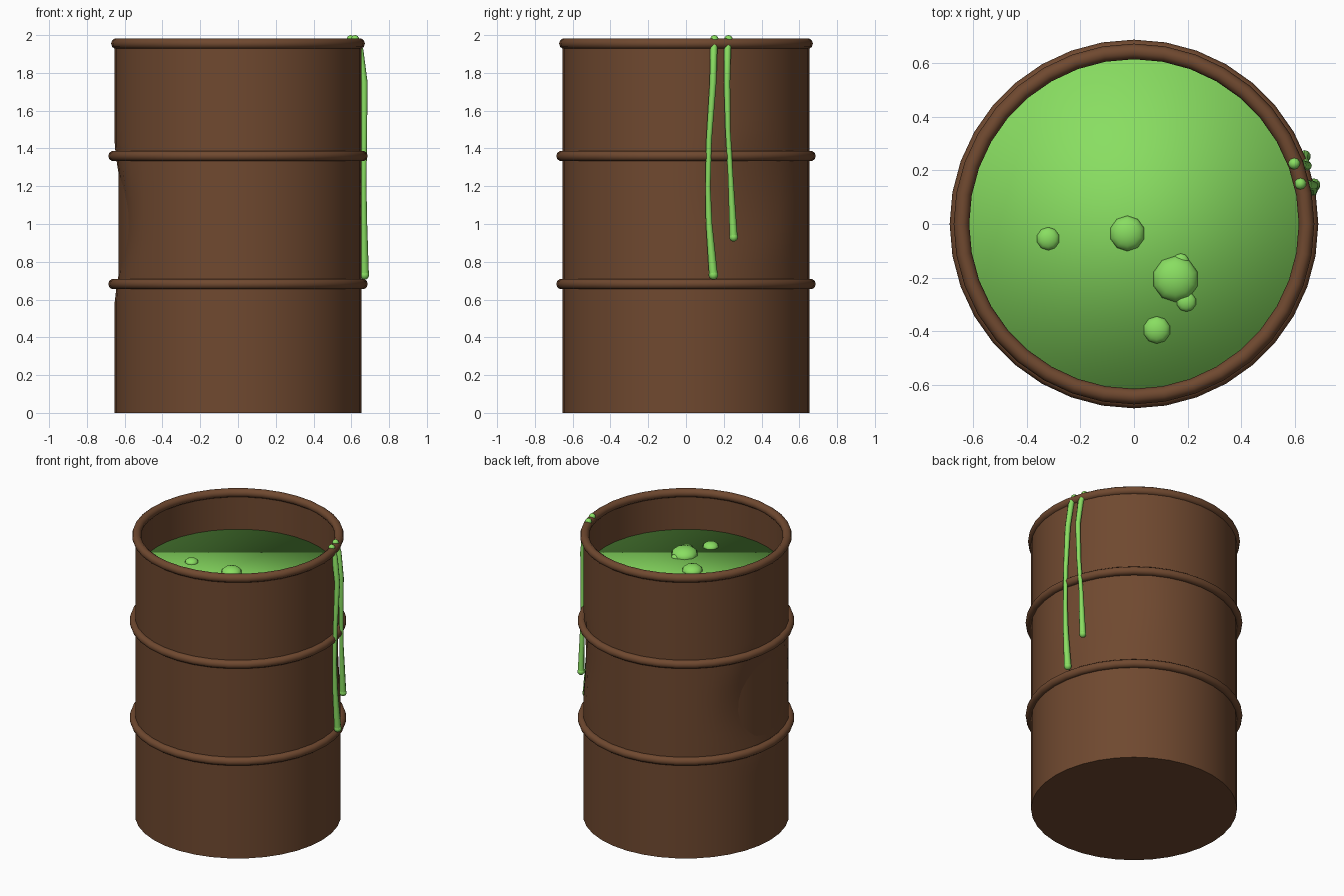
import bpy, bmesh, math
from mathutils import Vector

if "Cube" in bpy.data.objects:
    bpy.data.objects.remove(bpy.data.objects["Cube"])


def material(name, rgb):
    m = bpy.data.materials.new(name)
    m.diffuse_color = (*rgb, 1)
    m.use_nodes = True
    m.node_tree.nodes["Principled BSDF"].inputs["Base Color"].default_value = m.diffuse_color
    return m


RUST = material("rusty brown", (0.16, 0.066, 0.029))
SLIME = material("slime green", (0.25, 0.73, 0.12))
SEG = 36


def finish(ob, name, mat, angle=None):
    ob.name = name
    ob.data.materials.clear()
    ob.data.materials.append(mat)
    bpy.context.view_layer.objects.active = ob
    ob.select_set(True)
    if angle:
        bpy.ops.object.shade_smooth_by_angle(angle=math.radians(angle))
    else:
        bpy.ops.object.shade_smooth()
    ob.select_set(False)
    return ob


def from_bmesh(bm, name, mat, angle):
    bmesh.ops.recalc_face_normals(bm, faces=bm.faces)
    me = bpy.data.meshes.new(name)
    bm.to_mesh(me)
    bm.free()
    ob = bpy.data.objects.new(name, me)
    bpy.context.collection.objects.link(ob)
    return finish(ob, name, mat, angle)


# Barrel shell: outer wall up, over the lip and down the inner wall
R, R_IN, TOP, FLOOR = 0.653, 0.632, 1.955, 0.03
ROWS = 30
profile = [(R, TOP * i / ROWS) for i in range(ROWS + 1)] + [(R_IN, TOP), (R_IN, FLOOR)]
# Dents: centre, reach, depth
dents = [(Vector((-0.65, 0.0, 1.0)), 0.42, 0.045),
         (Vector((0.55, 0.35, 1.15)), 0.35, 0.018)]
bm = bmesh.new()
rings = []
for r, z in profile:
    ring = []
    for s in range(SEG):
        a = 2 * math.pi * s / SEG
        radius = r
        p = Vector((r * math.cos(a), r * math.sin(a), z))
        for centre, reach, depth in dents:
            d = (p - centre).length / reach
            if d < 1:
                radius -= depth * (1 - d * d) ** 1.5
        ring.append(bm.verts.new((radius * math.cos(a), radius * math.sin(a), z)))
    rings.append(ring)
for lo, hi in zip(rings, rings[1:]):
    for s in range(SEG):
        t = (s + 1) % SEG
        bm.faces.new((lo[s], lo[t], hi[t], hi[s]))
bm.faces.new(rings[0])
bm.faces.new(rings[-1])
from_bmesh(bm, "barrel_body", RUST, 40)

# Rim and the two rolling hoops
for name, z, major, minor in (("rim", 1.955, 0.643, 0.029),
                              ("upper_hoop", 1.36, 0.659, 0.028),
                              ("lower_hoop", 0.682, 0.659, 0.028)):
    bpy.ops.mesh.primitive_torus_add(major_radius=major, minor_radius=minor, major_segments=SEG,
                                     minor_segments=10, location=(0, 0, z))
    finish(bpy.context.object, name, RUST)

# Liquid, smooth shaded right across its cap
LEVEL = 1.705
bpy.ops.mesh.primitive_cylinder_add(vertices=SEG, radius=0.63, depth=0.1,
                                    location=(0, 0, LEVEL - 0.05))
finish(bpy.context.object, "liquid", SLIME)


def blob(name, loc, r, flat=1.0):
    bpy.ops.mesh.primitive_uv_sphere_add(segments=10, ring_count=8, radius=r, location=loc)
    bpy.context.object.scale.z = flat
    finish(bpy.context.object, name, SLIME)


# Bubbles floating on the liquid
for i, (x, y, r) in enumerate([(-0.025, -0.035, 0.066), (0.155, -0.205, 0.086),
                               (-0.32, -0.055, 0.043), (0.085, -0.395, 0.051),
                               (0.195, -0.29, 0.037), (0.175, -0.14, 0.03)]):
    blob(f"bubble_{i + 1}", (x, y, LEVEL), r, 0.6)


# Drips: tapered tubes (x, y, z, radius) running over the rim and down the wall
def drip(name, points):
    bm = bmesh.new()
    pts = [Vector(p[:3]) for p in points]
    rings = []
    for i, p in enumerate(pts):
        d = (pts[min(i + 1, len(pts) - 1)] - pts[max(i - 1, 0)]).normalized()
        u = d.cross(Vector((0, 1, 0))).normalized()
        v = d.cross(u)
        rings.append([bm.verts.new(p + points[i][3] * (math.cos(a) * u + math.sin(a) * v))
                      for a in (math.tau * k / 8 for k in range(8))])
    for a, b in zip(rings, rings[1:]):
        for k in range(8):
            bm.faces.new((a[k], a[(k + 1) % 8], b[(k + 1) % 8], b[k]))
    bm.faces.new(rings[0])
    bm.faces.new(rings[-1])
    from_bmesh(bm, name, SLIME, 60)
    blob(name + "_top_bead", points[0][:3], 0.022)
    blob(name + "_end_bead", points[-1][:3], points[-1][3] + 0.002)


drip("long_drip", [(0.62, 0.15, 1.978, 0.018), (0.645, 0.147, 1.92, 0.019),
                   (0.668, 0.143, 1.75, 0.018), (0.668, 0.122, 1.45, 0.015),
                   (0.666, 0.116, 1.2, 0.014), (0.667, 0.122, 1.0, 0.017),
                   (0.67, 0.145, 0.73, 0.023)])
drip("short_drip", [(0.597, 0.225, 1.978, 0.018), (0.625, 0.22, 1.92, 0.018),
                    (0.646, 0.217, 1.75, 0.017), (0.644, 0.222, 1.5, 0.014),
                    (0.636, 0.236, 1.25, 0.014), (0.636, 0.252, 0.93, 0.021)])
